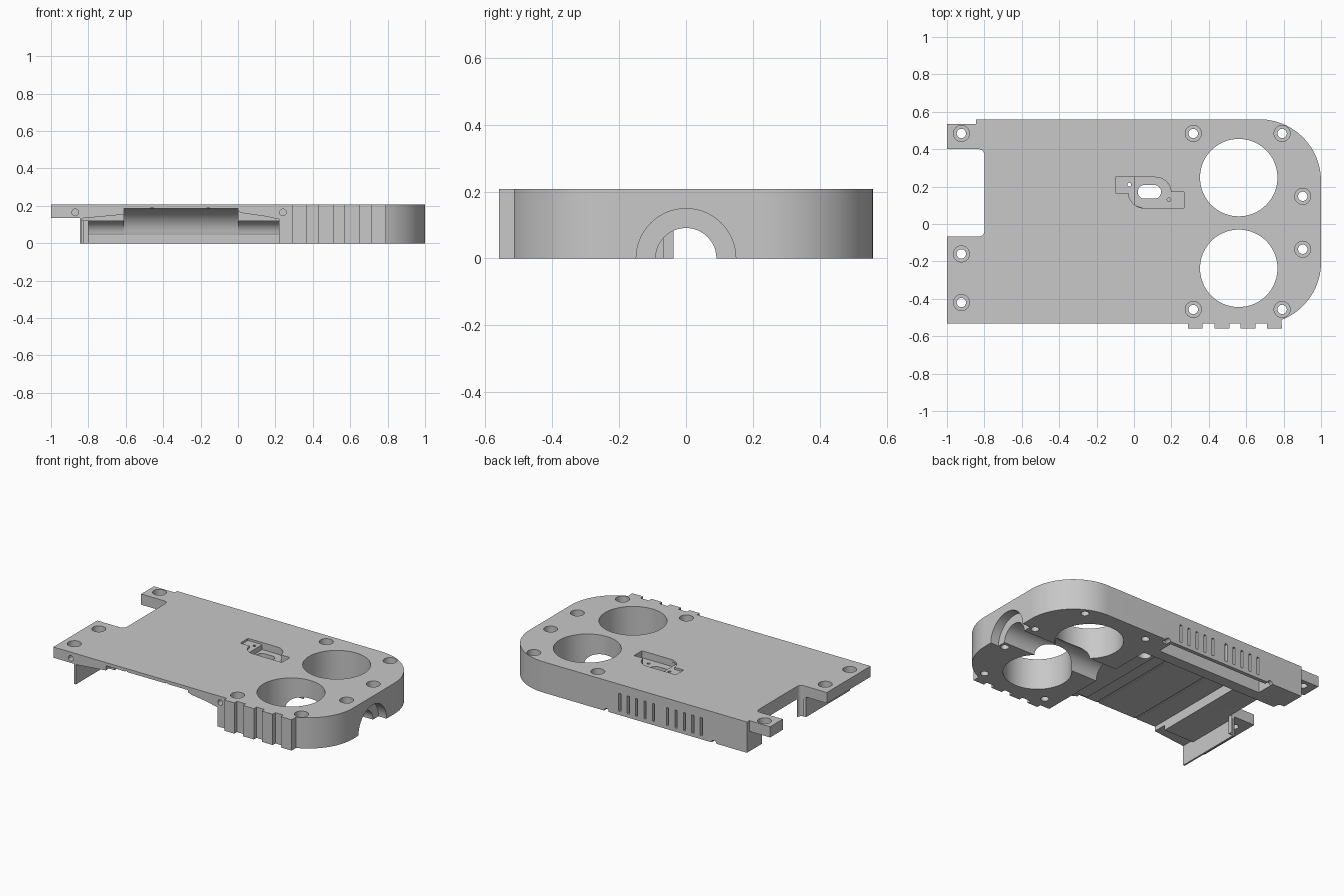
import bpy, bmesh, math

H = 0.207
grey = bpy.data.materials.new("plain_grey")
grey.diffuse_color = (0.58, 0.58, 0.58, 1)


def prism(name, pts, lo, hi, axis="z"):
    """Extrude a 2D outline: axis z uses (x, y), axis x uses (y, z), axis y uses (x, z)."""
    place = {"z": lambda a, b, t: (a, b, t),
             "x": lambda a, b, t: (t, a, b),
             "y": lambda a, b, t: (a, t, b)}[axis]
    bm = bmesh.new()
    low = [bm.verts.new(place(a, b, lo)) for a, b in pts]
    top = [bm.verts.new(place(a, b, hi)) for a, b in pts]
    n = len(pts)
    bm.faces.new(low)
    bm.faces.new(top)
    for i in range(n):
        j = (i + 1) % n
        bm.faces.new((low[i], low[j], top[j], top[i]))
    bmesh.ops.recalc_face_normals(bm, faces=bm.faces)
    me = bpy.data.meshes.new(name)
    bm.to_mesh(me)
    bm.free()
    ob = bpy.data.objects.new(name, me)
    bpy.context.collection.objects.link(ob)
    me.materials.append(grey)
    return ob


def arc(cx, cy, r, a0, a1, n=24):
    return [(cx + r * math.cos(math.radians(a0 + (a1 - a0) * i / n)),
             cy + r * math.sin(math.radians(a0 + (a1 - a0) * i / n))) for i in range(n + 1)]


def circle(cx, cy, r, n=48):
    return arc(cx, cy, r, 0, 360, n)[:-1]


def rect(x0, x1, y0, y1):
    return [(x0, y0), (x1, y0), (x1, y1), (x0, y1)]


def cut(pts, lo, hi, axis="z"):
    """Subtract a prism from the housing."""
    tool = prism("cutter", pts, lo, hi, axis)
    mod = body.modifiers.new("cut", "BOOLEAN")
    mod.operation, mod.solver, mod.object = "DIFFERENCE", "EXACT", tool
    dg = bpy.context.evaluated_depsgraph_get()
    new = bpy.data.meshes.new_from_object(body.evaluated_get(dg))
    body.modifiers.clear()
    body.data = new
    bpy.data.objects.remove(tool)


# Housing outline with rounded end and grip ribs on the front edge
outline = [(-1, 0.535), (-1, -0.532)]
for x0, x1 in ((0.29, 0.365), (0.43, 0.51), (0.57, 0.65), (0.71, 0.79)):
    outline += [(x0, -0.532), (x0, -0.56), (x1, -0.56), (x1, -0.532)]
outline.pop()
outline += arc(0.67, -0.205, 0.33, -68.7, 0)
outline += arc(0.67, 0.23, 0.33, 0, 90)
outline += [(-0.845, 0.56), (-0.845, 0.535)]
body = prism("housing", outline, 0, H)

# Step under the mounting arms, and rounded notch between them
cut(rect(-1.1, -0.845, -0.7, 0.7), -0.1, 0.135)
cut([(-1.1, -0.067)] + arc(-0.83, -0.037, 0.03, -90, 0, 8)
    + arc(-0.83, 0.37, 0.03, 0, 90, 8) + [(-1.1, 0.4)], -0.1, 0.3)

# Long bay, open to the front and below, with a curved rear wall
cut([(-0.7, -0.1), (0.355, -0.1), (0.355, 0.043), (0.36, 0.043)]
    + arc(0.215, 0.043, 0.142, 5, 90, 16) + [(-0.7, 0.185)], -0.61, 0.0, "x")

# Lower bay ends with sloping roofs, leaving a thin end panel
ends = ([(-0.7, -0.1), (0.355, -0.1), (0.355, 0.043), (0.36, 0.043)]
        + arc(0.28, 0.043, 0.077, 5, 90, 12) + [(-0.7, 0.12)])
cut(ends, -0.8, 0.22, "x")
cut(rect(-0.833, -0.75, -0.7, -0.067), -0.1, 0.12)
cut([(-0.833, 0.1), (-0.55, 0.1), (-0.55, 0.16), (-0.67, 0.148), (-0.833, 0.133)],
    -0.7, -0.44, "y")
cut([(-0.05, 0.1), (0.22, 0.1), (0.22, 0.128), (0.14, 0.145), (0.03, 0.16), (-0.05, 0.185)],
    -0.7, -0.44, "y")

# Roof grooves
for x in (-0.46, -0.16):
    cut(rect(x - 0.007, x + 0.007, 0.15, 0.19), -0.7, 0.2, "y")

# Rear pocket, vent slots and small notches in the rear wall
cut(rect(-0.62, 0.16, 0.43, 0.535), -0.1, 0.165)
for start in (-0.505, -0.15):
    for i in range(5):
        x = start + i * 0.0625
        cut(rect(x - 0.008, x + 0.008, 0.025, 0.145), 0.5, 0.7, "y")
for x in (-0.6, 0.2):
    cut(circle(x, 0, 0.018, 16), 0.52, 0.7, "y")

# Two large round openings
for y in (0.248, -0.237):
    cut(circle(0.56, y, 0.207, 72), -0.1, 0.3)

# Cable outlet in the rounded end
cut(circle(0, 0, 0.149, 64), 0.94, 1.1, "x")
cut(circle(0, 0, 0.091, 48), 0.1, 1.1, "x")

# Counterbored screw holes
for x, y in ((-0.923, 0.484), (-0.923, -0.16), (-0.923, -0.42), (0.317, 0.484), (0.792, 0.484),
             (0.902, 0.148), (0.902, -0.135), (0.317, -0.457), (0.792, -0.457)):
    cut(circle(x, y, 0.043, 32), 0.165, 0.3)
    cut(circle(x, y, 0.025, 24), -0.1, 0.3)

# Screw holes in the front edge
for x in (-0.87, 0.24):
    cut(circle(x, 0.165, 0.018, 20), -0.7, -0.47, "y")

# Switch recess, shallower over the tall bay, with slot and two pin holes
cut([(-0.1, 0.167), (-0.03, 0.167), (0.005, 0.167), (0.005, 0.25), (-0.1, 0.25)], 0.193, 0.3)
cut([(-0.03, 0.167)] + arc(0.055, 0.17, 0.085, 180, 270, 12)[1:]
    + [(0.267, 0.085), (0.267, 0.17), (0.2, 0.17)] + arc(0.115, 0.167, 0.083, 0, 90, 12)
    + [(0.005, 0.25), (0.005, 0.167)], 0.193, 0.3)
cut([(0.005, 0.1)] + [(0.05, 0.085), (0.267, 0.085), (0.267, 0.17), (0.2, 0.17)]
    + arc(0.115, 0.167, 0.083, 5, 90, 12) + [(0.005, 0.25)], 0.16, 0.3)
cut(arc(0.108, 0.172, 0.037, -90, 90, 12) + arc(0.057, 0.172, 0.037, 90, 270, 12), -0.1, 0.3)
for x, y in ((-0.025, 0.21), (0.187, 0.13)):
    cut(circle(x, y, 0.01, 12), 0.13, 0.3)

# Smooth the curved walls, keep hard edges
bpy.context.view_layer.objects.active = body
body.select_set(True)
bpy.ops.object.shade_smooth_by_angle(angle=math.radians(25))
